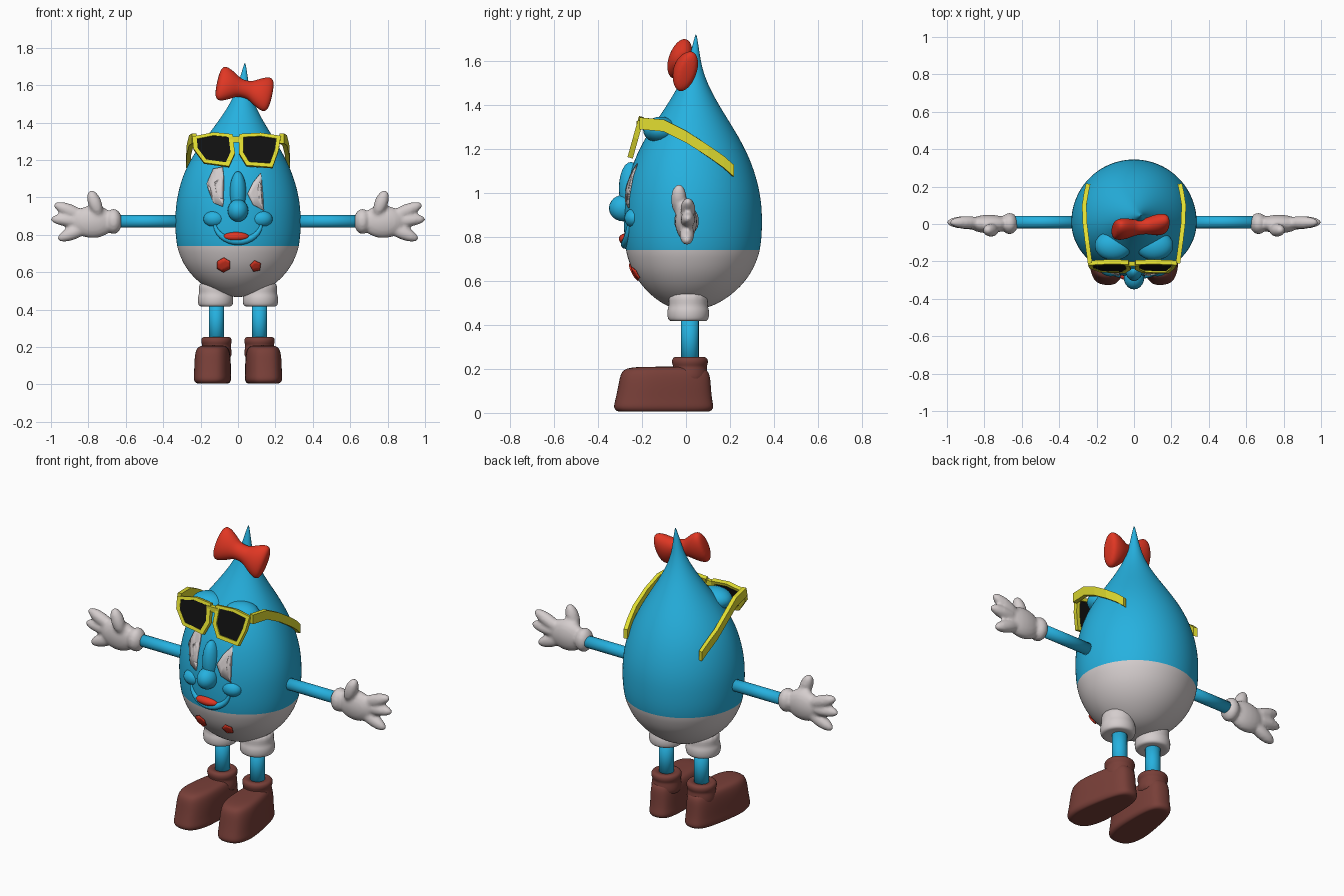
import bpy, bmesh, math
from math import cos, sin, pi
from mathutils import Vector, Matrix
from mathutils.bvhtree import BVHTree

cube = bpy.data.objects.get("Cube")
if cube:
    bpy.data.objects.remove(cube)


def material(name, r, g, b):
    m = bpy.data.materials.new(name)
    m.use_nodes = True
    m.diffuse_color = (r, g, b, 1)
    m.node_tree.nodes["Principled BSDF"].inputs["Base Color"].default_value = (r, g, b, 1)
    return m


BLUE = material("sky_blue", 0.019, 0.44, 0.74)
WHITE = material("warm_white", 0.66, 0.61, 0.61)
RED = material("red", 0.75, 0.038, 0.017)
BROWN = material("brown", 0.19, 0.05, 0.04)
YELLOW = material("yellow", 0.75, 0.72, 0.03)
BLACK = material("black", 0.005, 0.005, 0.005)


def finish(name, bm, *mats, smooth=True):
    bmesh.ops.recalc_face_normals(bm, faces=bm.faces)
    me = bpy.data.meshes.new(name)
    for f in bm.faces:
        f.smooth = smooth
    bm.to_mesh(me)
    bm.free()
    ob = bpy.data.objects.new(name, me)
    bpy.context.collection.objects.link(ob)
    for m in mats:
        me.materials.append(m)
    return ob


def spow(v, p):
    return math.copysign(abs(v) ** p, v)


def loft(name, rings, mat, n=16, power=1.0, front=1.0, level=2, matrix=Matrix()):
    """Stack of (x, y, z, rx, ry) rings, skinned and capped."""
    bm = bmesh.new()
    loops = []
    for x, y, z, rx, ry in rings:
        loop = []
        for i in range(n):
            a = 2 * pi * i / n
            dy = ry * spow(sin(a), power)
            p = Vector((x + rx * spow(cos(a), power), y + dy * (front if dy < 0 else 1), z))
            loop.append(bm.verts.new(matrix @ p))
        loops.append(loop)
    for a, b in zip(loops, loops[1:]):
        for i in range(n):
            j = (i + 1) % n
            bm.faces.new((a[i], a[j], b[j], b[i]))
    bm.faces.new(loops[0])
    bm.faces.new(loops[-1])
    ob = finish(name, bm, mat)
    if level:
        ob.modifiers.new("Subdivision", "SUBSURF").levels = level
    return ob


def add_ellipsoid(bm, centre, radii, rot=Matrix()):
    mat = Matrix.Translation(centre) @ rot @ Matrix.Diagonal((*radii, 1))
    bmesh.ops.create_uvsphere(bm, u_segments=20, v_segments=12, radius=1, matrix=mat)


def ellipsoid(name, centre, radii, mat):
    bm = bmesh.new()
    add_ellipsoid(bm, centre, radii)
    return finish(name, bm, mat)


# Teardrop body: the lower part is the shorts
profile = [(0.468, 0.02), (0.475, 0.08), (0.5, 0.145), (0.55, 0.215), (0.6, 0.262), (0.65, 0.295),
           (0.7, 0.316), (0.735, 0.327), (0.8, 0.336), (0.88, 0.338), (0.96, 0.334), (1.05, 0.317),
           (1.15, 0.284), (1.25, 0.23), (1.35, 0.16), (1.43, 0.106), (1.5, 0.066), (1.57, 0.037),
           (1.64, 0.021), (1.69, 0.01), (1.72, 0.002)]
rings = []
for z, r in profile:
    lean = max(0, (z - 1.2) / 0.5)
    rings.append((0.036 * lean, 0.01 + 0.034 * lean, z, r, r))
body = loft("body", rings, BLUE, n=32, front=0.87)
body.data.materials.append(WHITE)
for f in body.data.polygons:
    f.material_index = 1 if f.center.z < 0.735 else 0

bpy.context.view_layer.update()
skin = BVHTree.FromObject(body, bpy.context.evaluated_depsgraph_get())


def on_skin(x, z, lift):
    hit = skin.ray_cast(Vector((x, -2, z)), Vector((0, 1, 0)))
    return hit[0] + hit[1] * lift


def decal(name, outline, mat, lift=0.006):
    """Thin plate that follows the front of the body."""
    bm = bmesh.new()
    bm.faces.new([bm.verts.new((x, 0, z)) for x, z in outline])
    bmesh.ops.triangulate(bm, faces=bm.faces)
    bmesh.ops.subdivide_edges(bm, edges=bm.edges, cuts=2, use_grid_fill=True)
    for v in bm.verts:
        v.co = on_skin(v.co.x, v.co.z, lift)
    ob = finish(name, bm, mat)
    mod = ob.modifiers.new("Thickness", "SOLIDIFY")
    mod.thickness, mod.offset = 0.006, 0


# Face
decal("right_eye", [(-0.08, 1.16), (-0.13, 1.15), (-0.165, 1.07), (-0.145, 1.05), (-0.13, 0.97),
                    (-0.08, 0.95), (-0.075, 0.99), (-0.11, 1.0), (-0.122, 1.08), (-0.075, 1.11)], WHITE)
decal("left_eye", [(0.12, 1.13), (0.08, 1.08), (0.05, 1.02), (0.08, 0.96), (0.135, 0.93),
                   (0.108, 0.98), (0.105, 1.05)], WHITE)
ellipsoid("nose", (0, -0.285, 0.93), (0.055, 0.065, 0.06), BLUE)
ellipsoid("nose_bridge", (0, -0.25, 1.02), (0.045, 0.055, 0.12), BLUE)
for side, s in (("right", -1), ("left", 1)):
    ellipsoid(side + "_cheek", (s * 0.125, -0.235, 0.885), (0.06, 0.045, 0.045), BLUE)
    ellipsoid(side + "_brow", (s * 0.11, -0.115, 1.285), (0.1, 0.08, 0.06), BLUE)
ellipsoid("tongue", (-0.01, -0.275, 0.79), (0.07, 0.03, 0.025), RED)

curve = bpy.data.curves.new("lower_lip", "CURVE")
curve.dimensions = "3D"
curve.bevel_depth, curve.bevel_resolution, curve.use_fill_caps = 0.02, 4, True
spline = curve.splines.new("POLY")
spline.points.add(16)
for i, p in enumerate(spline.points):
    a = pi * i / 16
    p.co = (*on_skin(-0.125 * cos(a), 0.865 - 0.1 * sin(a), 0), 1)
    p.radius = 0.3 + 0.7 * sin(a)
spline.use_smooth = True
curve.materials.append(BLUE)
bpy.context.collection.objects.link(bpy.data.objects.new("lower_lip", curve))

# Buttons on the shorts
for name, x, z, r, n in (("right_button", -0.075, 0.643, 0.038, 6), ("left_button", 0.092, 0.637, 0.03, 5)):
    decal(name, [(x + r * cos(2 * pi * i / n + 0.5), z + r * sin(2 * pi * i / n + 0.5))
                 for i in range(n)], RED, 0.009)


# Sunglasses
def front_y(z):
    return -0.203 - 0.28 * (1.34 - z)


def rim(name, lens):
    c = Vector((sum(p[0] for p in lens), sum(p[1] for p in lens))) / len(lens)
    bm = bmesh.new()
    inner, outer = [], []
    for p in lens:
        q = c + (Vector(p) - c) * 1.27
        inner.append(bm.verts.new((p[0], front_y(p[1]), p[1])))
        outer.append(bm.verts.new((q.x, front_y(q.y), q.y)))
    for i in range(len(lens)):
        j = (i + 1) % len(lens)
        bm.faces.new((inner[i], inner[j], outer[j], outer[i]))
    ob = finish(name + "_rim", bm, YELLOW, smooth=False)
    mod = ob.modifiers.new("Thickness", "SOLIDIFY")
    mod.thickness, mod.offset = 0.025, 0
    bm = bmesh.new()
    bm.faces.new([bm.verts.new((x, front_y(z) - 0.004, z)) for x, z in lens])
    ob = finish(name + "_lens", bm, BLACK, smooth=False)
    ob.modifiers.new("Thickness", "SOLIDIFY").thickness = 0.006


rim("right", [(-0.22, 1.31), (-0.13, 1.328), (-0.05, 1.32), (-0.04, 1.24), (-0.065, 1.185),
              (-0.17, 1.2), (-0.215, 1.26)])
rim("left", [(0.03, 1.32), (0.12, 1.325), (0.205, 1.312), (0.195, 1.25), (0.17, 1.18),
             (0.06, 1.188), (0.028, 1.24)])
bm = bmesh.new()
bmesh.ops.create_cube(bm, size=1, matrix=Matrix.Translation((-0.01, -0.212, 1.31))
                      @ Matrix.Diagonal((0.07, 0.025, 0.03, 1)))
finish("bridge", bm, YELLOW, smooth=False)

for side, s in (("right", -1), ("left", 1)):
    bm = bmesh.new()
    path = [(0.235, -0.21, 1.315), (0.25, -0.1, 1.305), (0.262, 0.0, 1.255),
            (0.266, 0.1, 1.19), (0.255, 0.17, 1.14), (0.245, 0.215, 1.1)]
    rows = [[bm.verts.new((s * x, y, z + h)) for h in (-0.027, 0.027)] for x, y, z in path]
    for a, b in zip(rows, rows[1:]):
        bm.faces.new((a[0], b[0], b[1], a[1]))
    ob = finish(side + "_temple", bm, YELLOW, smooth=False)
    mod = ob.modifiers.new("Thickness", "SOLIDIFY")
    mod.thickness, mod.offset = 0.024, 0

# Bow, lofted along its length and tilted
tilt = (Matrix.Translation((0.035, -0.015, 1.58)) @ Matrix.Rotation(0.12, 4, "Z")
        @ Matrix.Rotation(0.24, 4, "Y") @ Matrix.Rotation(-0.3, 4, "X")
        @ Matrix.Rotation(pi / 2, 4, "Y"))
bow = [(0.06, 0.03, 0.152), (0.105, 0.05, 0.135), (0.09, 0.056, 0.09), (0.06, 0.045, 0.045),
       (0.048, 0.042, 0.022)]
bow_rings = [(0, 0, -z, rx, ry) for rx, ry, z in bow] + [(0, 0, z, rx, ry) for rx, ry, z in reversed(bow)]
loft("bow", bow_rings, RED, matrix=tilt)

# Limbs, built once per side
for side, s in (("right", -1), ("left", 1)):
    x = s * 0.12
    loft(side + "_shorts_leg", [(x, 0.01, z, r, r) for z, r in
         ((0.42, 0.04), (0.413, 0.085), (0.43, 0.097), (0.47, 0.098), (0.49, 0.086), (0.56, 0.1))], WHITE)
    x = s * 0.115
    loft(side + "_leg", [(x, 0.018, z, 0.041, 0.041) for z in (0.2, 0.46)], BLUE, level=0)

    # Shoe turned slightly outward about the ankle
    turn = Matrix.Translation((s * 0.12, 0.02, 0)) @ Matrix.Rotation(s * 0.09, 4, "Z")
    shoe = loft(side + "_shoe", [(0, y, z, rx, ry) for y, z, rx, ry in
                ((-0.122, 0.006, 0.07, 0.18), (-0.122, 0.004, 0.09, 0.215), (-0.122, 0.025, 0.104, 0.231),
                 (-0.122, 0.055, 0.1, 0.222), (-0.118, 0.12, 0.1, 0.212), (-0.115, 0.175, 0.095, 0.206),
                 (-0.115, 0.205, 0.08, 0.185), (-0.115, 0.21, 0.04, 0.1))],
                BROWN, n=24, power=0.7)
    for v in shoe.data.vertices:
        v.co.x *= 1 - 0.16 * min(1, max(0, (v.co.y + 0.2) / 0.2))
        v.co = turn @ v.co
    loft(side + "_shoe_collar", [(x, 0.018, z, r, r) for z, r in
         ((0.12, 0.085), (0.19, 0.082), (0.21, 0.076), (0.225, 0.085), (0.25, 0.083), (0.257, 0.06),
          (0.245, 0.035))], BROWN)

    along = Matrix.Translation((0, 0.01, 0.872)) @ Matrix.Rotation(s * pi / 2, 4, "Y")
    loft(side + "_arm", [(0, 0, z, 0.034, 0.034) for z in (0.28, 0.68)], BLUE, level=0, matrix=along)

    # Glove: cuff, palm and fingers fused together
    bm = bmesh.new()
    parts = [((0.62, 0.005, 0.872), (0.71, 0, 0.872), 0.068, 0.058),
             ((0.66, 0, 0.872), (0.89, 0, 0.868), 0.088, 0.05),
             ((0.74, -0.02, 0.9), (0.79, -0.045, 1.038), 0.036, 0.036),
             ((0.8, 0.005, 0.885), (0.985, 0.012, 0.965), 0.036, 0.034),
             ((0.8, 0.005, 0.87), (1.003, 0.012, 0.885), 0.034, 0.034),
             ((0.79, 0.0, 0.85), (0.965, 0.008, 0.775), 0.036, 0.034)]
    for a, b, height, depth in parts:
        a, b = (Vector((s * p[0], p[1], p[2])) for p in (a, b))
        d = b - a
        rot = Matrix.Rotation(-math.atan2(d.z, d.x), 4, "Y")
        add_ellipsoid(bm, (a + b) / 2, (d.length / 2, depth, height), rot)
    glove = finish(side + "_glove", bm, WHITE)
    mod = glove.modifiers.new("Fuse", "REMESH")
    mod.mode, mod.voxel_size, mod.use_smooth_shade = "VOXEL", 0.01, True
    mod = glove.modifiers.new("Soften", "SMOOTH")
    mod.factor, mod.iterations = 0.5, 4
